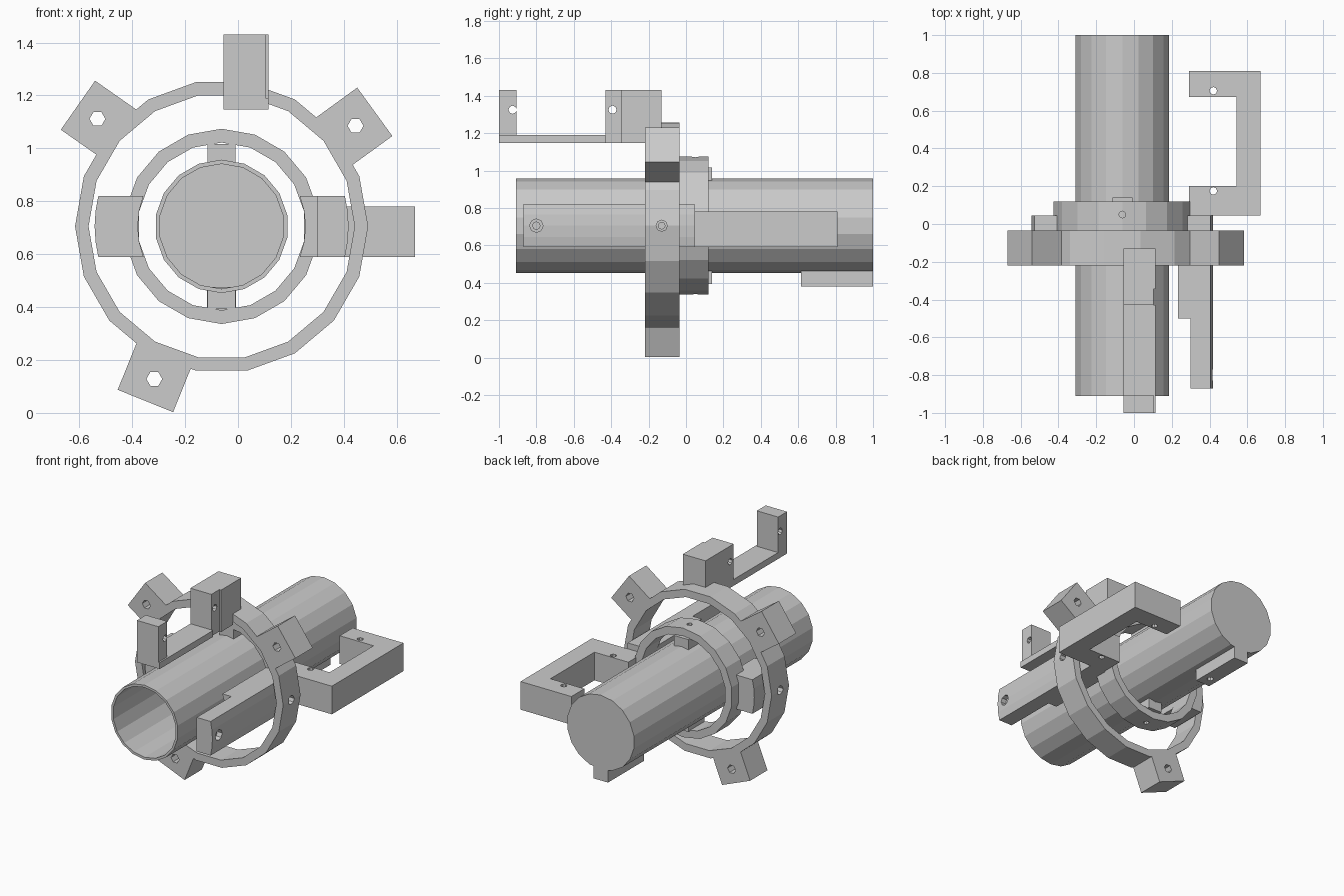
import bpy, bmesh
from math import pi, cos, sin, radians, sqrt
from mathutils import Vector

if "Cube" in bpy.data.objects:
    bpy.data.objects.remove(bpy.data.objects["Cube"])

CX, CZ = -0.062, 0.705        # common axis of tube and rings


def make(name, bm):
    bmesh.ops.remove_doubles(bm, verts=bm.verts, dist=1e-5)
    bmesh.ops.recalc_face_normals(bm, faces=bm.faces)
    me = bpy.data.meshes.new(name)
    bm.to_mesh(me)
    bm.free()
    ob = bpy.data.objects.new(name, me)
    bpy.context.collection.objects.link(ob)
    return ob


def prism(name, pts, axis, a, b):
    """Extrude a 2D outline from a to b along axis; pts use the other two axes in order."""
    bm = bmesh.new()

    def co(p, t):
        c = list(p)
        c.insert("xyz".index(axis), t)
        return c
    lo = [bm.verts.new(co(p, a)) for p in pts]
    hi = [bm.verts.new(co(p, b)) for p in pts]
    n = len(pts)
    bm.faces.new(lo)
    bm.faces.new(hi[::-1])
    for i in range(n):
        j = (i + 1) % n
        bm.faces.new((lo[i], lo[j], hi[j], hi[i]))
    return make(name, bm)


def box(name, x0, x1, y0, y1, z0, z1):
    return prism(name, [(x0, y0), (x1, y0), (x1, y1), (x0, y1)], "z", z0, z1)


def lathe(name, prof, n, closed=True, start=0.0):
    """Turn an (r, y) profile around the common axis."""
    bm = bmesh.new()
    rows = []
    for i in range(n):
        a = start + 2 * pi * i / n
        rows.append([bm.verts.new((CX + r * cos(a), y, CZ + r * sin(a))) for r, y in prof])
    m = len(prof)
    for i in range(n):
        p, q = rows[i], rows[(i + 1) % n]
        for k in range(m if closed else m - 1):
            l = (k + 1) % m
            bm.faces.new((p[k], p[l], q[l], q[k]))
    return make(name, bm)


def drill(ob, axis, u, v, r, a, b, n=8):
    """Cut a straight hole of radius r along axis between a and b."""
    pts = [(u + r * cos(2 * pi * i / n), v + r * sin(2 * pi * i / n)) for i in range(n)]
    cut = prism("hole_cutter", pts, axis, a, b)
    cut.hide_render = True
    mod = ob.modifiers.new("hole", "BOOLEAN")
    mod.operation, mod.solver, mod.object = "DIFFERENCE", "EXACT", cut
    bpy.context.view_layer.objects.active = ob
    bpy.ops.object.modifier_apply(modifier=mod.name)
    bpy.data.objects.remove(cut)


# main tube, open at the front and closed at the back
lathe("tube", [(0, 1), (0.252, 1), (0.252, -0.91), (0.236, -0.91), (0.236, 0.97), (0, 0.97)],
      18, closed=False, start=radians(10))
key = box("tube_key", CX - 0.055, CX + 0.055, 0.615, 1.0, 0.38, 0.475)
drill(key, "z", CX, 0.69, 0.022, 0.3, 0.45)

# inner ring with pivot blocks above and below the tube
inner = lathe("inner_ring", [(0.369, -0.035), (0.369, 0.12), (0.317, 0.12), (0.317, -0.035)], 18, start=radians(10))
for z0, z1 in ((0.8, 1.2), (0.2, 0.6)):
    drill(inner, "z", CX, 0.05, 0.018, z0, z1)
for name, z0, z1 in (("upper_pivot_block", 0.94, 1.017), ("lower_pivot_block", 0.393, 0.47)):
    blk = box(name, CX - 0.053, CX + 0.053, -0.035, 0.14, z0, z1)
    mid = (0.955 if z0 > CZ else 0.455)
    drill(blk, "z", CX, 0.05, 0.018, min(mid, z0 + 0.1) if z0 > CZ else 0.3, 1.1 if z0 > CZ else mid)

# outer ring with side screw holes
outer = lathe("outer_ring", [(0.554, -0.22), (0.554, -0.035), (0.503, -0.035), (0.503, -0.22)], 18)
for x0, x1 in ((-0.8, -0.4), (0.35, 0.6)):
    drill(outer, "x", -0.13, CZ, 0.03, x0, x1)

# three mounting lugs around the outer ring
for i, (x, z, deg) in enumerate([(-0.605, 1.163, 145), (0.517, 1.138, 36), (-0.35, 0.045, 248)]):
    d = Vector((cos(radians(deg)), sin(radians(deg))))
    t = Vector((-d.y, d.x)) * 0.113
    o = Vector((x, z))
    lug = prism(f"mounting_lug_{i + 1}", [tuple(o + t), tuple(o - t), tuple(o - t - d * 0.195),
                                          tuple(o + t - d * 0.195)], "y", -0.22, -0.035)
    h = o - d * 0.09
    drill(lug, "y", h.x, h.y, 0.03, -0.4, 0.2, 6)


# side blocks between the rings, curved to match them
def side_profile(s, r_in, straight=None):
    hs = [-0.115, -0.06, 0, 0.06, 0.115]
    out = [(CX + s * sqrt(0.48 ** 2 - h * h), CZ + h) for h in hs]
    inn = [(straight if straight else CX + s * sqrt(r_in ** 2 - h * h), CZ + h) for h in hs]
    if straight:
        inn = [inn[0], inn[-1]]
    return out + inn[::-1]


left = prism("left_block", side_profile(-1, 0.317), "y", -0.22, 0.045)
drill(left, "x", -0.13, CZ, 0.018, -0.7, -0.3)
right = prism("right_block", side_profile(1, 0.317), "y", -0.5, 0.045)
drill(right, "x", -0.13, CZ, 0.018, 0.2, 0.6)
arm = prism("right_front_arm", side_profile(1, 0, 0.3), "y", -0.87, -0.5)
drill(arm, "x", -0.8, CZ, 0.02, 0.2, 0.6)
drill(arm, "x", -0.8, CZ, 0.036, 0.38, 0.6)

# U-shaped bracket on the right
side = prism("side_bracket", [(0.29, 0.045), (0.67, 0.045), (0.67, 0.81), (0.29, 0.81),
                              (0.29, 0.672), (0.543, 0.672), (0.543, 0.202), (0.29, 0.202)],
             "z", 0.59, 0.78)
for y in (0.705, 0.175):
    drill(side, "z", 0.42, y, 0.02, 0.4, 1.0)

# bracket on top: base rail, front post and rear block
box("top_bracket_rail", -0.055, 0.115, -1.0, -0.43, 1.147, 1.19)
post = box("top_bracket_post", -0.055, 0.104, -1.0, -0.905, 1.19, 1.43)
drill(post, "x", -0.927, 1.325, 0.022, -0.3, 0.3)
lip = box("top_bracket_lip", -0.055, 0.102, -0.43, -0.345, 1.147, 1.43)
drill(lip, "x", -0.393, 1.325, 0.022, -0.3, 0.3)
prism("top_bracket_block", [(-0.345, 1.147), (-0.22, 1.147), (-0.22, 1.21), (-0.13, 1.21),
                            (-0.13, 1.43), (-0.345, 1.43)], "x", -0.055, 0.115)
